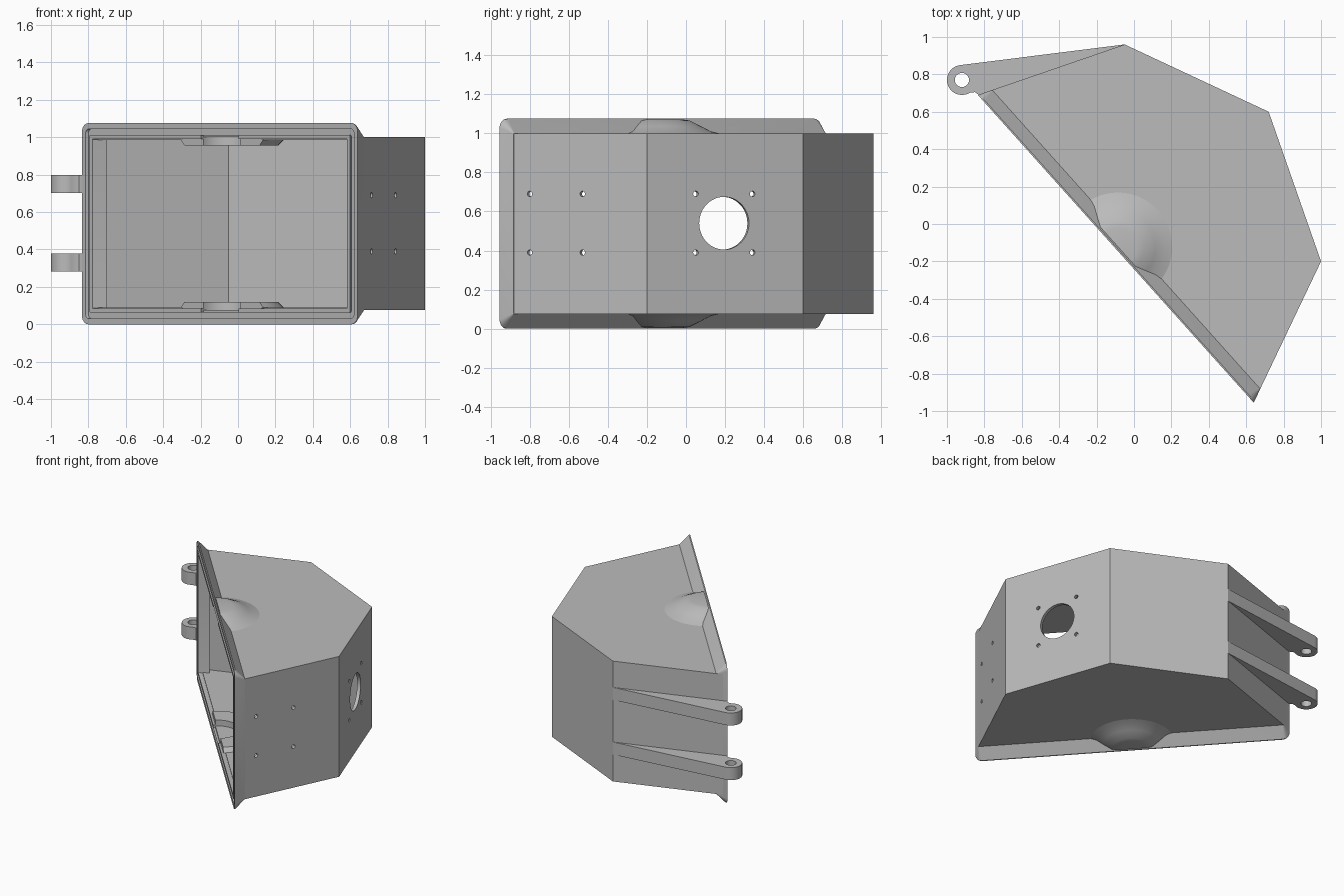
import bpy, bmesh, math
from mathutils import Vector
from mathutils.geometry import intersect_line_line

cube = bpy.data.objects.get("Cube")
if cube:
    bpy.data.objects.remove(cube)

grey = bpy.data.materials.new("plain_grey")
grey.use_nodes = True
colour = (0.5, 0.5, 0.5, 1)
grey.diffuse_color = colour
grey.node_tree.nodes["Principled BSDF"].inputs["Base Color"].default_value = colour

HEIGHT, LOW, TOP = 1.075, 0.075, 1.0
WALL = 0.025
# Plan outline, counter-clockwise; the last edge is the open front
OUTLINE = [Vector(p).to_3d() for p in
           ((0.64, -0.955), (1.0, -0.2), (0.72, 0.6), (-0.05, 0.96), (-0.835, 0.69))]
RIGHT, LEFT = OUTLINE[0], OUTLINE[-1]
ALONG = (LEFT - RIGHT).normalized()
INWARD = Vector((ALONG.y, -ALONG.x, 0))
LENGTH = (LEFT - RIGHT).length


def local(s, depth, z):
    return RIGHT + ALONG * s + INWARD * depth + Vector((0, 0, z))


def finish(name, bm, smooth=None):
    bmesh.ops.remove_doubles(bm, verts=bm.verts, dist=0.0001)
    bmesh.ops.recalc_face_normals(bm, faces=bm.faces)
    mesh = bpy.data.meshes.new(name)
    bm.to_mesh(mesh)
    bm.free()
    mesh.materials.append(grey)
    ob = bpy.data.objects.new(name, mesh)
    bpy.context.collection.objects.link(ob)
    if smooth:
        shade(ob, smooth)
    return ob


def shade(ob, degrees):
    bpy.ops.object.select_all(action='DESELECT')
    ob.select_set(True)
    bpy.context.view_layer.objects.active = ob
    bpy.ops.object.shade_smooth_by_angle(angle=math.radians(degrees))


def loft(name, rings, caps=True, closed=False, smooth=None):
    bm = bmesh.new()
    loops = [[bm.verts.new(p) for p in ring] for ring in rings]
    pairs = list(zip(loops, loops[1:]))
    if closed:
        pairs.append((loops[-1], loops[0]))
    for a, b in pairs:
        for i in range(len(a)):
            j = (i + 1) % len(a)
            bm.faces.new((a[i], a[j], b[j], b[i]))
    if caps:
        bm.faces.new(loops[0])
        bm.faces.new(loops[-1])
    return finish(name, bm, smooth)


def prism(name, plan, z0, z1, smooth=None):
    return loft(name, [[Vector((p[0], p[1], z)) for p in plan] for z in (z0, z1)], smooth=smooth)


def offset(plan, distances):
    # Move each edge inward by its own distance and intersect neighbours
    lines = []
    for i, d in enumerate(distances):
        a, b = plan[i], plan[(i + 1) % len(plan)]
        e = (b - a).normalized()
        shift = Vector((-e.y, e.x, 0)) * d
        lines.append((a + shift, b + shift))
    return [intersect_line_line(*lines[i - 1], *lines[i])[0] for i in range(len(lines))]


def rod(centre, axis, radius, depth, sides=32):
    bm = bmesh.new()
    bmesh.ops.create_cone(bm, cap_ends=True, segments=sides, radius1=radius,
                          radius2=radius, depth=depth)
    ob = finish("cutter", bm)
    ob.rotation_mode = 'QUATERNION'
    ob.rotation_quaternion = Vector(axis).to_track_quat('Z', 'Y')
    ob.location = centre
    ob.hide_render = True
    return ob


def cut(ob, cutters):
    bpy.context.view_layer.objects.active = ob
    for c in cutters:
        mod = ob.modifiers.new("cut", 'BOOLEAN')
        mod.operation, mod.solver, mod.object = 'DIFFERENCE', 'EXACT', c
        bpy.ops.object.modifier_apply(modifier=mod.name)
        bpy.data.objects.remove(c)


def bores():
    middle = local(LENGTH / 2, 0.016, 0)
    return [rod(middle + Vector((0, 0, z)), (0, 0, 1), 0.15, 0.1, 64)
            for z in (LOW + 0.04, TOP - 0.04)]


# Housing shell, open at the front
housing = prism("housing", offset(OUTLINE, [0, 0, 0, 0, 0.03]), LOW, TOP)
cavity = prism("cavity", offset(OUTLINE, [WALL] * 4 + [-0.1]), LOW + 0.015, TOP - 0.015)
cavity.hide_render = True
holes = []


def wall_hole(edge, y, z, radius):
    a, b = OUTLINE[edge], OUTLINE[edge + 1]
    p = a.lerp(b, (y - a.y) / (b.y - a.y))
    e = b - a
    holes.append(rod((p.x, p.y, z), (e.y, -e.x, 0), radius, 0.12, 48))


wall_hole(1, 0.195, 0.54, 0.135)
for edge, ys in ((0, (-0.8, -0.53)), (1, (0.05, 0.34))):
    for y in ys:
        for z in (0.39, 0.69):
            wall_hole(edge, y, z, 0.014)
cut(housing, [cavity] + holes + bores())
shade(housing, 25)


# Flared front rim with a sealing groove
def rim_ring(inset, depth, drop=0.0, radius=0.05):
    s0, s1 = 0.41 * depth + inset, LENGTH - 0.425 * depth - inset
    z0, z1 = inset + drop, HEIGHT - inset - drop
    points = []
    for s, z, start in ((s1, z1, 0), (s0, z1, 90), (s0, z0, 180), (s1, z0, 270)):
        cs = s - radius if s == s1 else s + radius
        cz = z - radius if z == z1 else z + radius
        for k in range(7):
            a = math.radians(start + 15 * k)
            points.append(local(cs + radius * math.cos(a), depth, cz + radius * math.sin(a)))
    return points


rim = loft("front_rim", [
    rim_ring(0.085, 0.075, radius=0.004), rim_ring(0.085, 0, radius=0.004),
    rim_ring(0.062, 0, radius=0.008), rim_ring(0.062, 0.015, radius=0.008),
    rim_ring(0.03, 0.015, radius=0.025), rim_ring(0.03, 0, radius=0.025),
    rim_ring(0, 0), rim_ring(0, 0.008), rim_ring(0, 0.075, drop=LOW, radius=0.004),
], caps=False, closed=True)
cut(rim, bores())
shade(rim, 25)

# Half-round shaft seats: outer bulge and inner boss in one swept profile
SEAT = [(0, 1.072), (0.1, 1.072), (0.14, 1.066), (0.2, 1.036), (0.25, 1.01), (0.29, 1.0),
        (0.33, 0.985), (0.3, 0.955), (0.15, 0.955), (0.15, 1.0), (0, 1.0)]
for name, flip in (("upper_shaft_seat", False), ("lower_shaft_seat", True)):
    rings = []
    for k in range(33):
        a = math.pi * k / 32
        rings.append([local(LENGTH / 2 + r * math.cos(a), 0.016 + r * math.sin(a),
                            HEIGHT - z if flip else z) for r, z in SEAT])
    loft(name, rings, smooth=40)

# Hinge arms with round eyes
EYE = Vector((-0.92, 0.77, 0))
plan = [(-0.05, 0.96)]
for k in range(25):
    a = math.radians(97 + 8.5 * k)
    plan.append((EYE.x + 0.08 * math.cos(a), EYE.y + 0.08 * math.sin(a)))
plan += [(-0.85, 0.705), (-0.83, 0.69), (-0.79, 0.695)]
for name, z in (("lower_hinge_arm", 0.33), ("upper_hinge_arm", 0.75)):
    arm = prism(name, plan, z - 0.048, z + 0.048)
    cut(arm, [rod(EYE + Vector((0, 0, z)), (0, 0, 1), 0.038, 0.3)])
    shade(arm, 25)
